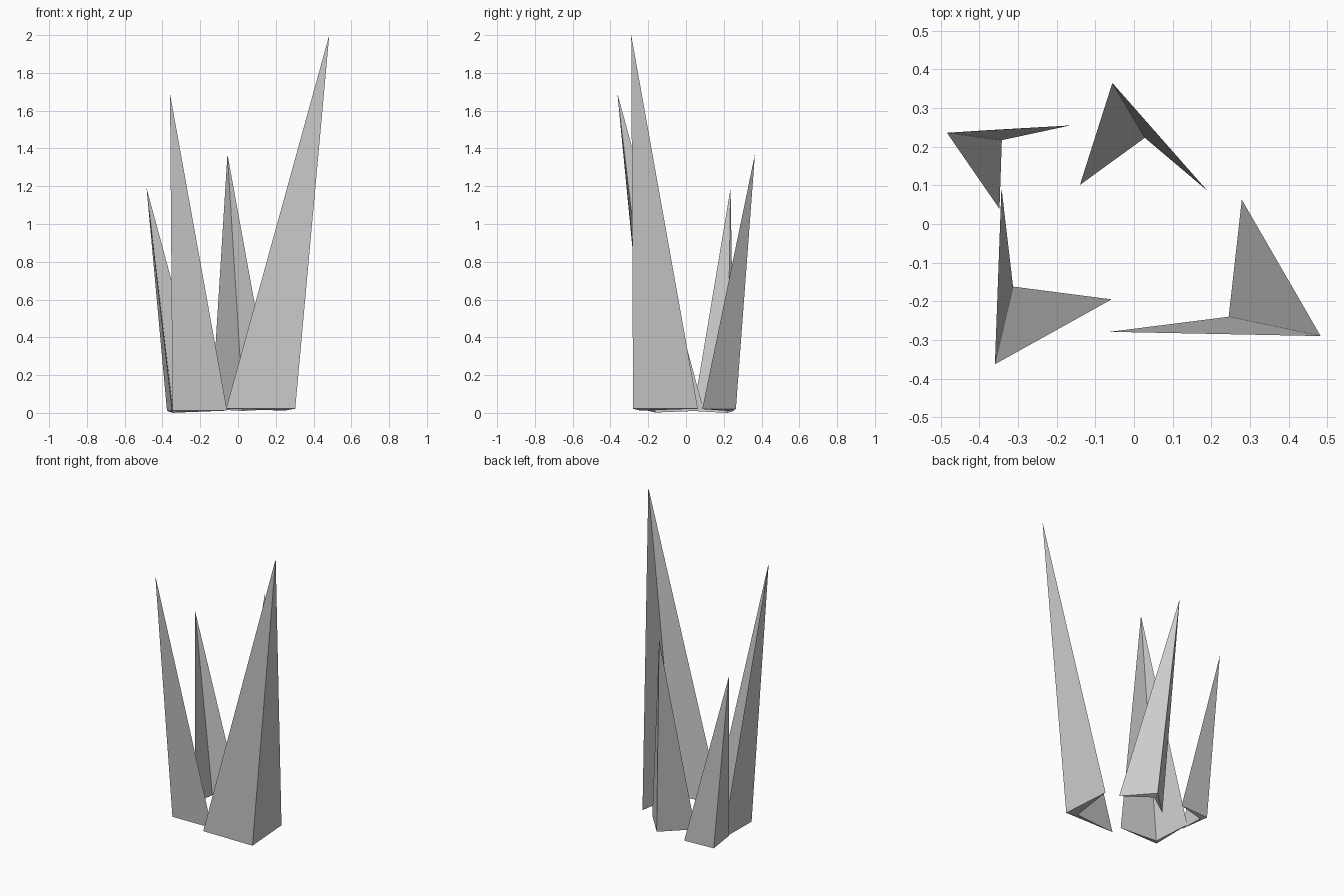
import bpy, bmesh

if "Cube" in bpy.data.objects:
    bpy.data.objects.remove(bpy.data.objects["Cube"])


def make_spike(name, tip, outer, end_a, inner, end_b, z):
    """L-shaped base (outer corner, two arm ends, inner corner) drawn to one tip."""
    bm = bmesh.new()
    z_in = max(z - 0.01, 0)
    apex = bm.verts.new(tip)
    ring = [bm.verts.new((*p, h)) for p, h in
            ((outer, z), (end_a, z), (inner, z_in), (end_b, z))]
    for i in range(4):
        bm.faces.new((ring[i], ring[(i + 1) % 4], apex))
    # base split along the corner fold
    bm.faces.new((ring[0], ring[2], ring[1]))
    bm.faces.new((ring[0], ring[3], ring[2]))
    bmesh.ops.recalc_face_normals(bm, faces=bm.faces)
    mesh = bpy.data.meshes.new(name)
    bm.to_mesh(mesh)
    bm.free()
    obj = bpy.data.objects.new(name, mesh)
    bpy.context.collection.objects.link(obj)
    return obj


# tallest spike, front right
make_spike("spike_front_right", (0.483, -0.29, 2.0), (0.303, -0.28),
           (0.279, 0.063), (0.245, -0.24), (-0.063, -0.279), 0.022)
# front left
make_spike("spike_front_left", (-0.36, -0.363, 1.69), (-0.347, -0.2),
           (-0.058, -0.195), (-0.313, -0.162), (-0.343, 0.095), 0.012)
# shortest spike, back left
make_spike("spike_back_left", (-0.484, 0.236, 1.19), (-0.376, 0.243),
           (-0.165, 0.255), (-0.342, 0.217), (-0.348, 0.039), 0.01)
# back
make_spike("spike_back", (-0.056, 0.365, 1.37), (0.033, 0.264),
           (-0.14, 0.101), (0.028, 0.223), (0.19, 0.086), 0.02)
